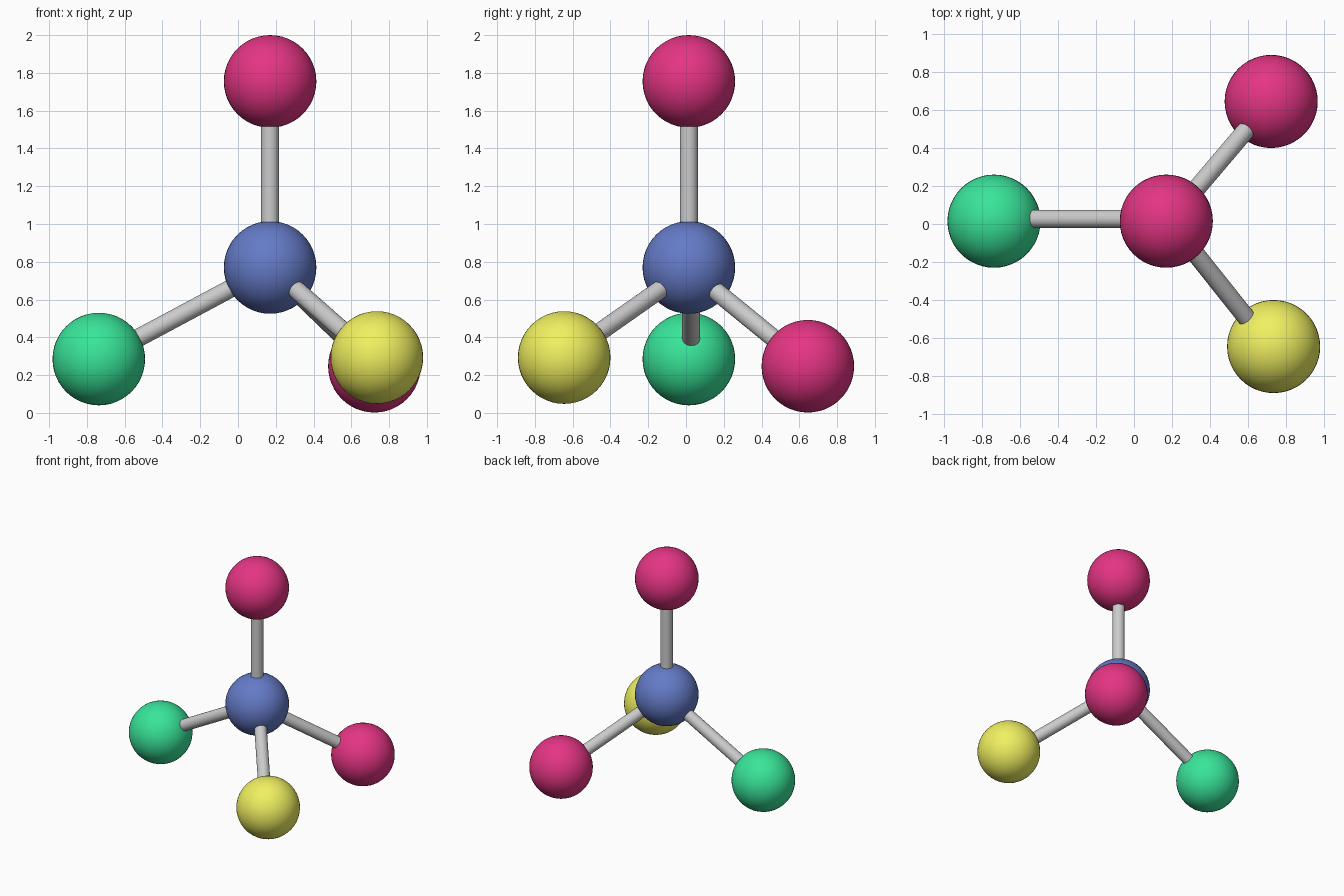
import bpy
from mathutils import Vector

if "Cube" in bpy.data.objects:
    bpy.data.objects.remove(bpy.data.objects["Cube"])

BALL_R = 0.245
ROD_R = 0.048


def material(name, rgb):
    m = bpy.data.materials.new(name)
    m.diffuse_color = (*rgb, 1)
    m.use_nodes = True
    m.node_tree.nodes["Principled BSDF"].inputs["Base Color"].default_value = m.diffuse_color
    return m


PINK = material("pink", (0.78, 0.035, 0.23))
GREEN = material("green", (0.04, 0.78, 0.32))
YELLOW = material("yellow", (0.87, 0.87, 0.12))
BLUE = material("blue", (0.127, 0.195, 0.57))


def ball(name, pos, mat):
    bpy.ops.mesh.primitive_uv_sphere_add(segments=48, ring_count=24, radius=BALL_R, location=pos)
    ob = bpy.context.object
    ob.name = name
    ob.data.materials.append(mat)
    bpy.ops.object.shade_smooth()


def rod(name, a, b):
    a, b = Vector(a), Vector(b)
    d = b - a
    bpy.ops.mesh.primitive_cylinder_add(vertices=32, radius=ROD_R, depth=d.length, location=(a + b) / 2)
    ob = bpy.context.object
    ob.name = name
    ob.rotation_euler = d.to_track_quat('Z', 'Y').to_euler()
    bpy.ops.object.shade_smooth_by_angle()


# Central ball
centre = (0.17, 0.015, 0.77)
ball("centre_ball", centre, BLUE)

# Outer balls, each with the start and end of its rod
outer = [
    ("top", (0.17, 0.015, 1.755), PINK, centre, (0.17, 0.015, 1.755)),
    ("left", (-0.737, 0.015, 0.285), GREEN, (0.17, 0.027, 0.77), (-0.737, 0.027, 0.285)),
    ("front", (0.735, -0.645, 0.293), YELLOW, (0.175, 0.03, 0.77), (0.717, -0.65, 0.293)),
    ("back", (0.722, 0.645, 0.247), PINK, (0.175, 0.005, 0.77), (0.718, 0.645, 0.247)),
]
for name, pos, mat, a, b in outer:
    ball(name + "_ball", pos, mat)
    rod(name + "_rod", a, b)
